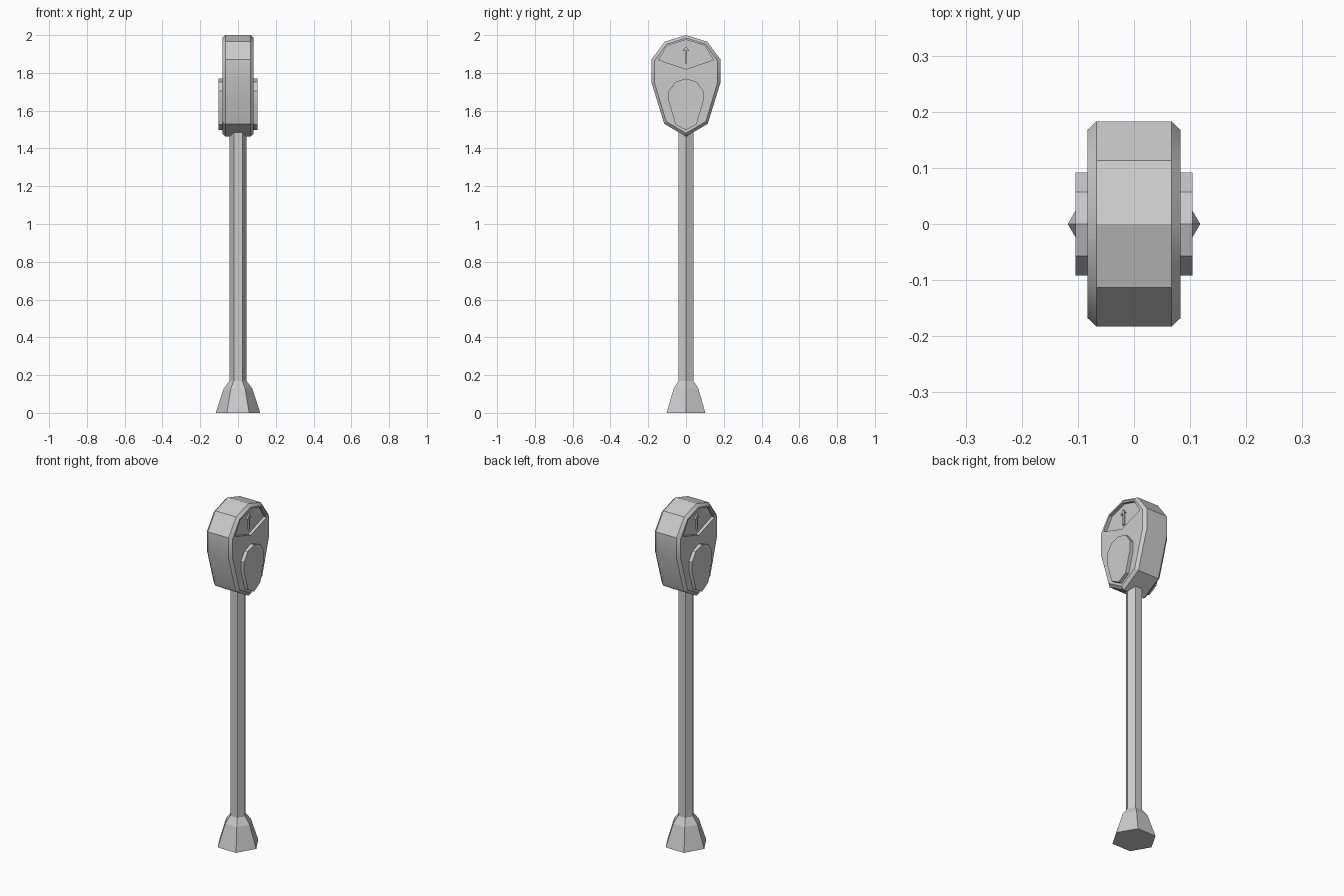
import bpy
import bmesh
import math

if "Cube" in bpy.data.objects:
    bpy.data.objects.remove(bpy.data.objects["Cube"])

grey = bpy.data.materials.new("plain grey")
grey.use_nodes = True
grey.diffuse_color = (0.6, 0.6, 0.6, 1)
grey.node_tree.nodes["Principled BSDF"].inputs["Base Color"].default_value = (0.6, 0.6, 0.6, 1)


def loft(name, rings):
    """Skin a stack of equal-length rings and cap both ends."""
    bm = bmesh.new()
    loops = [[bm.verts.new(p) for p in ring] for ring in rings]
    for a, b in zip(loops, loops[1:]):
        for i in range(len(a)):
            j = (i + 1) % len(a)
            bm.faces.new((a[i], a[j], b[j], b[i]))
    bm.faces.new(loops[0])
    bm.faces.new(loops[-1])
    bmesh.ops.recalc_face_normals(bm, faces=bm.faces)
    mesh = bpy.data.meshes.new(name)
    bm.to_mesh(mesh)
    bm.free()
    mesh.materials.append(grey)
    obj = bpy.data.objects.new(name, mesh)
    bpy.context.collection.objects.link(obj)
    return obj


def mirrored(half):
    """Close a half outline whose first and last points lie on y = 0."""
    return half + [(-y, z) for y, z in half[-2:0:-1]]


def ring(outline, x):
    return [(x, y, z) for y, z in outline]


def hexagon(radius, z):
    return [(radius * math.cos(i * math.pi / 3), radius * math.sin(i * math.pi / 3), z)
            for i in range(6)]


def select_only(obj):
    bpy.ops.object.select_all(action='DESELECT')
    obj.select_set(True)
    bpy.context.view_layer.objects.active = obj


# Hexagonal post with a flared foot
loft("post", [hexagon(0.118, 0), hexagon(0.075, 0.13), hexagon(0.045, 0.17), hexagon(0.045, 1.52)])

# Meter head with chamfered rims
outline = mirrored([(0, 2), (0.113, 1.965), (0.183, 1.87), (0.183, 1.75), (0.115, 1.53), (0, 1.463)])
rim = [(y * 0.915, 1.75 + (z - 1.75) * 0.94) for y, z in outline]
head = loft("meter_head", [ring(rim, -0.083), ring(outline, -0.067),
                           ring(outline, 0.067), ring(rim, 0.083)])

window = mirrored([(0, 1.975), (0.098, 1.945), (0.145, 1.869), (0, 1.82)])
plate = mirrored([(0, 1.77), (0.057, 1.752), (0.092, 1.703), (0.092, 1.65), (0.056, 1.528), (0, 1.497)])
needle = mirrored([(0, 1.94), (0.018, 1.915), (0.006, 1.918), (0.006, 1.85), (0, 1.85)])

for side, label in ((1, "left"), (-1, "right")):
    # Recessed display window
    cutter = loft("window_cutter", [ring(window, side * 0.065), ring(window, side * 0.12)])
    cutter.hide_render = True
    cut = head.modifiers.new("window_recess", 'BOOLEAN')
    cut.operation = 'DIFFERENCE'
    cut.solver = 'EXACT'
    cut.object = cutter
    select_only(head)
    bpy.ops.object.modifier_apply(modifier=cut.name)
    bpy.data.objects.remove(cutter)

    # Raised coin plate and dial needle
    raised = loft(label + "_coin_plate", [ring(plate, side * 0.08), ring(plate, side * 0.104)])
    loft(label + "_needle", [ring(needle, side * 0.064), ring(needle, side * 0.074)])
    select_only(raised)
    bpy.ops.object.shade_smooth_by_angle(angle=math.radians(30))

select_only(head)
bpy.ops.object.shade_smooth_by_angle(angle=math.radians(30))
